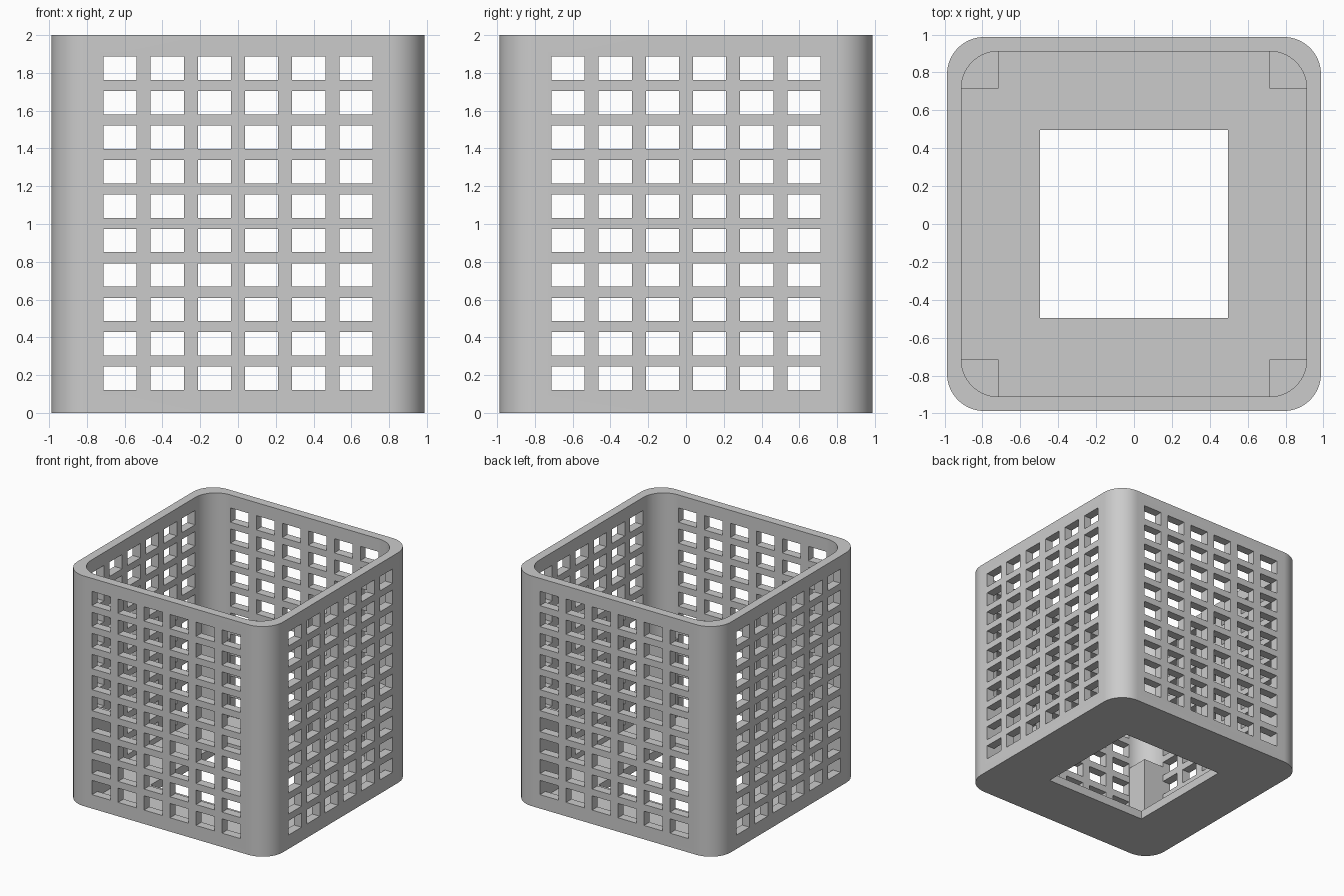
import bpy, bmesh, math
from mathutils import Matrix

if "Cube" in bpy.data.objects:
    bpy.data.objects.remove(bpy.data.objects["Cube"])

HALF, WALL, RADIUS, HEIGHT = 0.987, 0.075, 0.196, 2.0
INNER = HALF - WALL
POST_EDGE = INNER - RADIUS
POST_TOP = 0.75
FLOOR_HOLE = 0.495

grey = bpy.data.materials.new("light grey")
grey.use_nodes = True
grey.diffuse_color = (0.6, 0.6, 0.6, 1)
grey.node_tree.nodes["Principled BSDF"].inputs["Base Color"].default_value = (0.6, 0.6, 0.6, 1)


def make_object(name, bm):
    bmesh.ops.recalc_face_normals(bm, faces=bm.faces)
    mesh = bpy.data.meshes.new(name)
    bm.to_mesh(mesh)
    bm.free()
    mesh.materials.append(grey)
    obj = bpy.data.objects.new(name, mesh)
    bpy.context.collection.objects.link(obj)
    return obj


def arc(cx, cy, radius, start, steps=16):
    angles = [start + math.pi / 2 * i / steps for i in range(steps + 1)]
    return [(cx + radius * math.cos(a), cy + radius * math.sin(a)) for a in angles]


def rounded_square(half, radius):
    c = half - radius
    points = []
    for i, (sx, sy) in enumerate([(1, 1), (-1, 1), (-1, -1), (1, -1)]):
        points += arc(sx * c, sy * c, radius, i * math.pi / 2)
    return points


def add_prism(bm, outline, z0, z1):
    base = bm.faces.new([bm.verts.new((x, y, z0)) for x, y in outline])
    top = bmesh.ops.extrude_face_region(bm, geom=[base], use_keep_orig=True)["geom"]
    for v in top:
        if isinstance(v, bmesh.types.BMVert):
            v.co.z = z1


def prism(name, outline, z0, z1):
    bm = bmesh.new()
    add_prism(bm, outline, z0, z1)
    return make_object(name, bm)


def combine(target, tool, operation):
    tool.hide_render = True
    mod = target.modifiers.new(operation.lower(), 'BOOLEAN')
    mod.object, mod.operation, mod.solver = tool, operation, 'EXACT'
    bpy.context.view_layer.objects.active = target
    bpy.ops.object.modifier_apply(modifier=mod.name)
    bpy.data.objects.remove(tool)


# Rounded container, hollowed from above with a square opening in the floor
basket = prism("basket", rounded_square(HALF, RADIUS), 0, HEIGHT)
combine(basket, prism("cavity", rounded_square(INNER, RADIUS), WALL, HEIGHT + 0.2), 'DIFFERENCE')
h = FLOOR_HOLE
combine(basket, prism("floor_opening", [(-h, -h), (h, -h), (h, h), (-h, h)], -0.1, 0.2), 'DIFFERENCE')

# Square-faced posts filling the lower inside corners
bm = bmesh.new()
for i, (sx, sy) in enumerate([(1, 1), (-1, 1), (-1, -1), (1, -1)]):
    cx, cy = sx * POST_EDGE, sy * POST_EDGE
    add_prism(bm, [(cx, cy)] + arc(cx, cy, RADIUS + 0.03, i * math.pi / 2), 0.03, POST_TOP)
combine(basket, make_object("corner_posts", bm), 'UNION')

# Grid of rectangular windows through all four walls
bm = bmesh.new()
for side in range(4):
    turn = Matrix.Rotation(side * math.pi / 2, 4, 'Z')
    for col in range(6):
        for row in range(10):
            place = Matrix.Translation(((col - 2.5) * 0.25, -(HALF - WALL / 2), 0.1825 + row * 0.1825))
            size = Matrix.Diagonal((0.176, WALL + 0.06, 0.124, 1))
            bmesh.ops.create_cube(bm, size=1, matrix=turn @ place @ size)
combine(basket, make_object("windows", bm), 'DIFFERENCE')

# Smooth rounded corners, crisp edges elsewhere
bpy.ops.object.select_all(action='DESELECT')
basket.select_set(True)
bpy.context.view_layer.objects.active = basket
bpy.ops.object.shade_smooth_by_angle(angle=math.radians(30))
